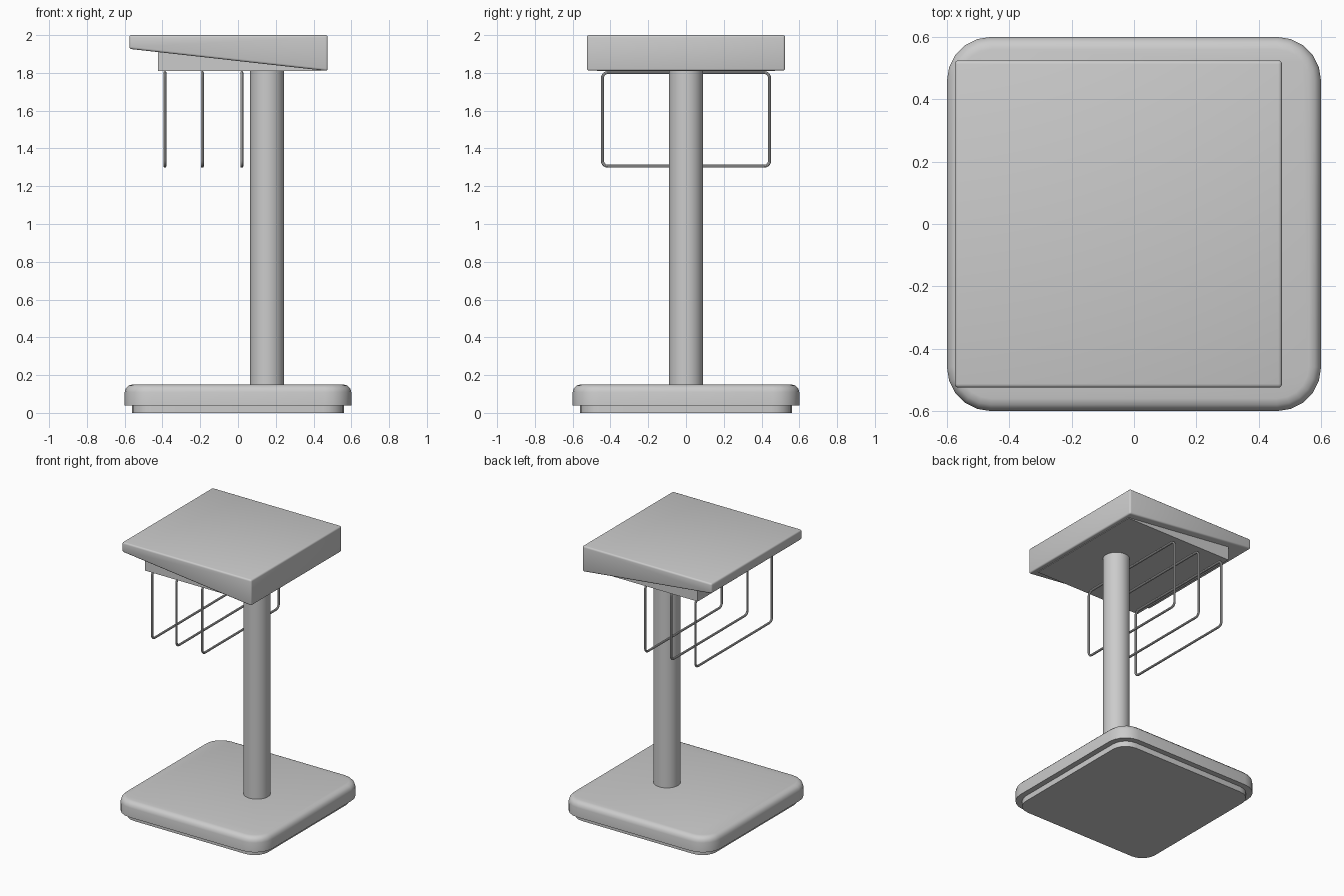
import bpy, bmesh, math

if "Cube" in bpy.data.objects:
    bpy.data.objects.remove(bpy.data.objects["Cube"])


def finish(name, bm):
    bmesh.ops.recalc_face_normals(bm, faces=bm.faces)
    mesh = bpy.data.meshes.new(name)
    bm.to_mesh(mesh)
    bm.free()
    ob = bpy.data.objects.new(name, mesh)
    bpy.context.collection.objects.link(ob)
    smooth(ob)
    return ob


def smooth(ob):
    bpy.ops.object.select_all(action='DESELECT')
    ob.select_set(True)
    bpy.context.view_layer.objects.active = ob
    bpy.ops.object.shade_smooth_by_angle(angle=math.radians(35))


def prism(profile, y0, y1):
    """Extrude an (x, z) outline along y."""
    bm = bmesh.new()
    face = bm.faces.new([bm.verts.new((x, y0, z)) for x, z in profile])
    new = bmesh.ops.extrude_face_region(bm, geom=[face])['geom']
    verts = [g for g in new if isinstance(g, bmesh.types.BMVert)]
    bmesh.ops.translate(bm, verts=verts, vec=(0, y1 - y0, 0))
    return bm


def bevel(bm, edges, width, segments):
    bmesh.ops.bevel(bm, geom=edges, offset=width, segments=segments,
                    profile=0.5, affect='EDGES')


def box(x0, x1, half_y, z0, z1):
    return prism([(x0, z0), (x1, z0), (x1, z1), (x0, z1)], -half_y, half_y)


def rounded_slab(name, half, z0, z1, corner, top_bevel=0):
    bm = box(-half, half, half, z0, z1)
    upright = [e for e in bm.edges
               if abs(e.verts[0].co.z - e.verts[1].co.z) > 0.001]
    bevel(bm, upright, corner, 5)
    if top_bevel:
        rim = [e for e in bm.edges
               if all(v.co.z > z1 - 0.001 for v in e.verts)]
        bevel(bm, rim, top_bevel, 3)
    return finish(name, bm)


# Base and its recessed foot
rounded_slab("base_foot", 0.56, 0.0, 0.045, 0.11)
rounded_slab("base", 0.6, 0.04, 0.15, 0.14, 0.04)

# Column
bm = bmesh.new()
bmesh.ops.create_cone(bm, cap_ends=True, segments=32,
                      radius1=0.09, radius2=0.09, depth=1.70)
bmesh.ops.translate(bm, verts=bm.verts, vec=(0.154, 0, 0.98))
finish("column", bm)

# Wedge-shaped top with softened edges
bm = prism([(-0.575, 1.927), (0.475, 1.81), (0.475, 2.0), (-0.575, 2.0)],
           -0.525, 0.525)
bevel(bm, bm.edges[:], 0.012, 3)
finish("sloped_top", bm)

# Level block under the slope that carries the wire hoops
finish("hoop_mount", prism([(-0.424, 1.81), (0.44, 1.81), (0.44, 1.825),
                            (-0.424, 1.922)], -0.47, 0.47))


# Closed rounded wire hoops
def hoop(name, x, half_y=0.443, z0=1.306, z1=1.802, r=0.03):
    curve = bpy.data.curves.new(name, 'CURVE')
    curve.dimensions = '3D'
    curve.bevel_depth = 0.008
    curve.bevel_resolution = 2
    points = []
    corners = [(half_y - r, z1 - r), (r - half_y, z1 - r),
               (r - half_y, z0 + r), (half_y - r, z0 + r)]
    for i, (cy, cz) in enumerate(corners):
        for k in range(6):
            a = math.pi / 2 * (i + k / 5)
            points.append((x, cy + r * math.cos(a), cz + r * math.sin(a), 1))
    spline = curve.splines.new('POLY')
    spline.points.add(len(points) - 1)
    for p, co in zip(spline.points, points):
        p.co = co
    spline.use_cyclic_u = True
    ob = bpy.data.objects.new(name, curve)
    bpy.context.collection.objects.link(ob)
    bpy.ops.object.select_all(action='DESELECT')
    ob.select_set(True)
    bpy.context.view_layer.objects.active = ob
    bpy.ops.object.convert(target='MESH')
    smooth(bpy.context.view_layer.objects.active)


for i, x in enumerate((-0.387, -0.189, 0.02)):
    hoop(f"wire_hoop_{i + 1}", x)
